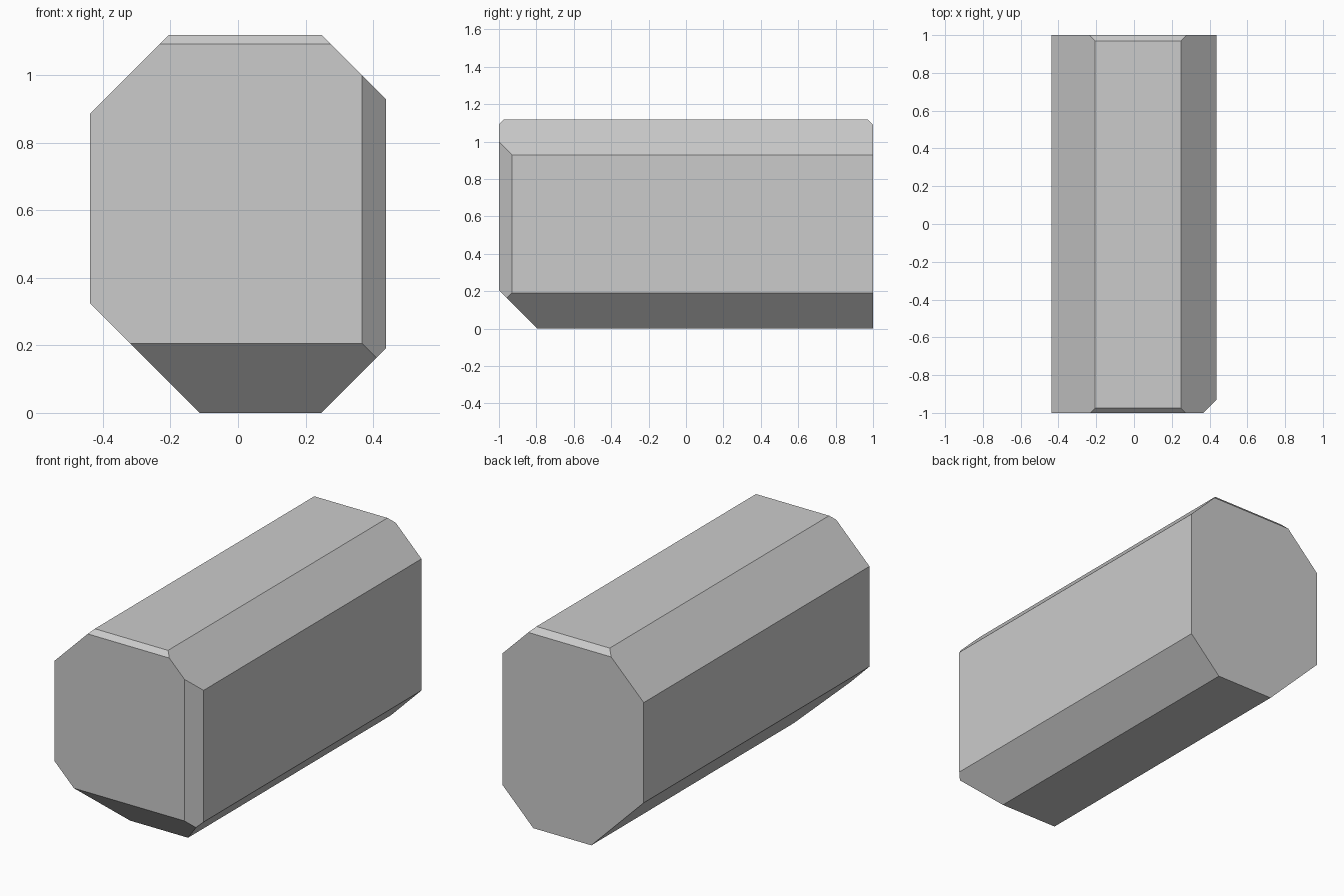
import bpy
import bmesh
from mathutils import Vector

if "Cube" in bpy.data.objects:
    bpy.data.objects.remove(bpy.data.objects["Cube"])

W, L, H = 0.438, 1.0, 1.119   # half width, half length, height

# Base block standing on the ground
bm = bmesh.new()
bmesh.ops.create_cube(bm, size=1.0)
for v in bm.verts:
    v.co = Vector((v.co.x * 2 * W, v.co.y * 2 * L, (v.co.z + 0.5) * H))


def chamfer(normal, offset):
    """Slice away everything beyond normal . p = offset and cap the cut."""
    n = Vector(normal)
    geom = bm.verts[:] + bm.edges[:] + bm.faces[:]
    bmesh.ops.bisect_plane(bm, geom=geom, dist=1e-6, plane_no=n,
                           plane_co=n * (offset / n.length_squared),
                           clear_outer=True)
    rim = [e for e in bm.edges if e.is_boundary]
    bmesh.ops.holes_fill(bm, edges=rim, sides=0)


# 45-degree chamfers: (normal, offset)
cuts = [
    ((-1, 0, 1), 1.325),    # long edge, top left
    ((1, 0, 1), 1.367),     # long edge, top right
    ((-1, 0, -1), 0.113),   # long edge, bottom left
    ((1, 0, -1), 0.247),    # long edge, bottom right
    ((0, -1, -1), 0.795),   # front end, bottom
    ((0, -1, 1), 2.093),    # front end, top
    ((0, 1, 1), 2.089),     # back end, top
    ((1, -1, 0), 1.368),    # front right upright edge
]
for normal, offset in cuts:
    chamfer(normal, offset)

bmesh.ops.recalc_face_normals(bm, faces=bm.faces[:])
mesh = bpy.data.meshes.new("chamfered_block")
bm.to_mesh(mesh)
bm.free()
block = bpy.data.objects.new("chamfered_block", mesh)
bpy.context.collection.objects.link(block)
